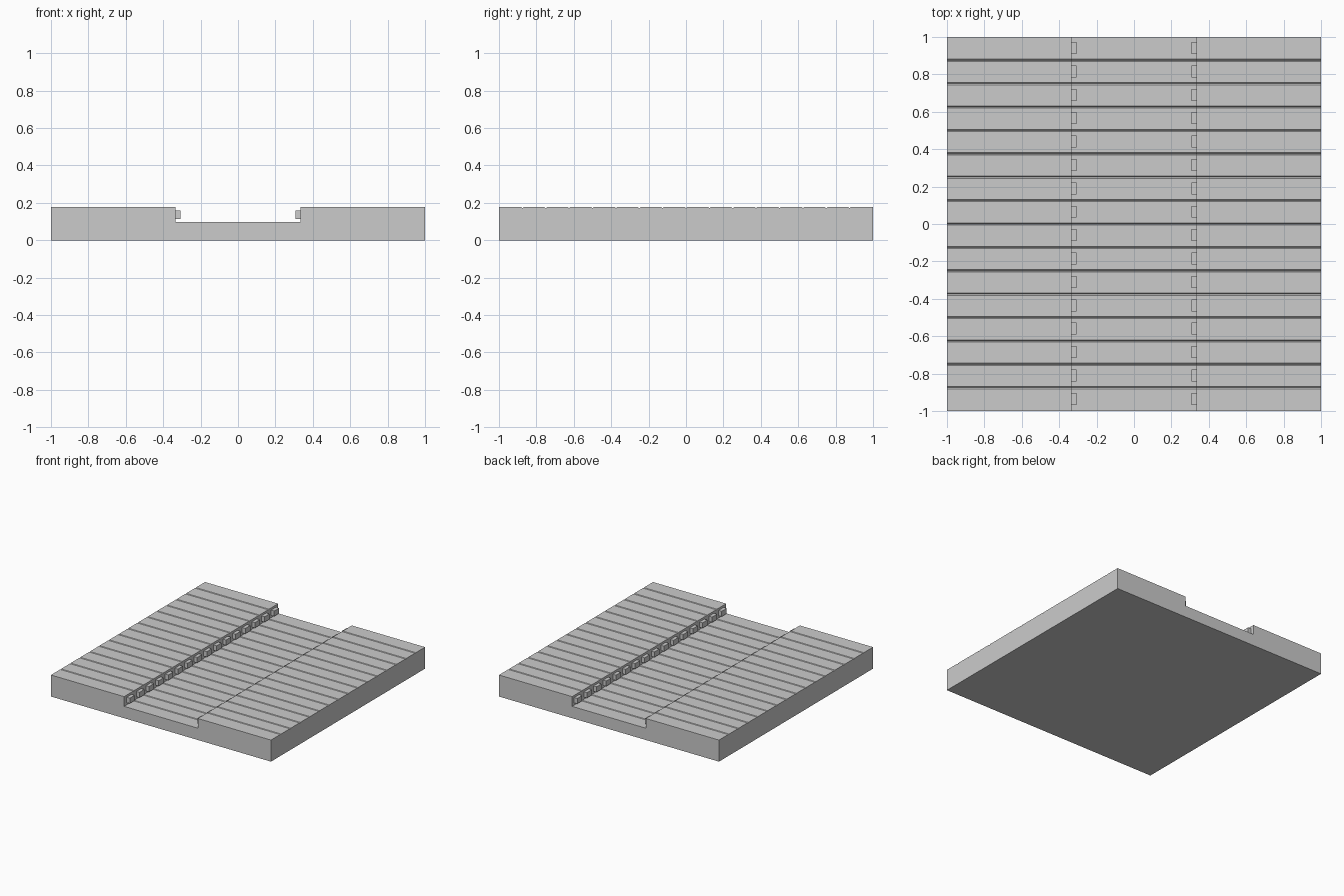
import bpy, bmesh

if "Cube" in bpy.data.objects:
    bpy.data.objects.remove(bpy.data.objects["Cube"])

N = 16                     # planks along y
PITCH = 2.0 / N
GAP, DEPTH = 0.006, 0.006  # half width and depth of the grooves
HIGH, LOW, HALF = 0.177, 0.097, 0.335


def finish(bm, name):
    bmesh.ops.recalc_face_normals(bm, faces=bm.faces)
    mesh = bpy.data.meshes.new(name)
    bm.to_mesh(mesh)
    bm.free()
    obj = bpy.data.objects.new(name, mesh)
    bpy.context.collection.objects.link(obj)
    return obj


# Grooved floor: stepped cross-section swept along y, with a V groove at each plank joint
section = [(-1, HIGH), (-HALF, HIGH), (-HALF, LOW), (HALF, LOW), (HALF, HIGH), (1, HIGH)]
stations = [(-1, 0)]
for i in range(1, N):
    y = -1 + i * PITCH
    stations += [(y - GAP, 0), (y, DEPTH), (y + GAP, 0)]
stations.append((1, 0))

bm = bmesh.new()
rows = [[bm.verts.new((x, y, z - d)) for x, z in section] for y, d in stations]
for a, b in zip(rows, rows[1:]):
    for j in range(len(section) - 1):
        bm.faces.new((a[j], a[j + 1], b[j + 1], b[j]))
bl, br, tr, tl = [bm.verts.new(p) for p in ((-1, -1, 0), (1, -1, 0), (1, 1, 0), (-1, 1, 0))]
bm.faces.new((bl, tl, tr, br))
bm.faces.new([bl, br] + rows[0][::-1])
bm.faces.new([tl, tr] + rows[-1][::-1])
bm.faces.new([tl, bl] + [r[0] for r in rows])
bm.faces.new([tr, br] + [r[-1] for r in rows])
finish(bm, "grooved_floor")

# Small lamp blocks on the channel wall, one per plank, mirrored to the other wall
bm = bmesh.new()
for i in range(N):
    cube = bmesh.ops.create_cube(bm, size=1)["verts"]
    bmesh.ops.scale(bm, vec=(0.03, 0.064, 0.044), verts=cube)
    bmesh.ops.translate(bm, vec=(HALF - 0.013, -1 + (i + 0.5) * PITCH + 0.003, 0.137), verts=cube)
lamps = finish(bm, "channel_lamps")
lamps.modifiers.new("mirror", "MIRROR").use_axis[0] = True
mat = bpy.data.materials.new("lamp_grey")
mat.diffuse_color = (0.9, 0.9, 0.9, 1)
mat.use_nodes = True
mat.node_tree.nodes["Principled BSDF"].inputs["Base Color"].default_value = mat.diffuse_color
lamps.data.materials.append(mat)
